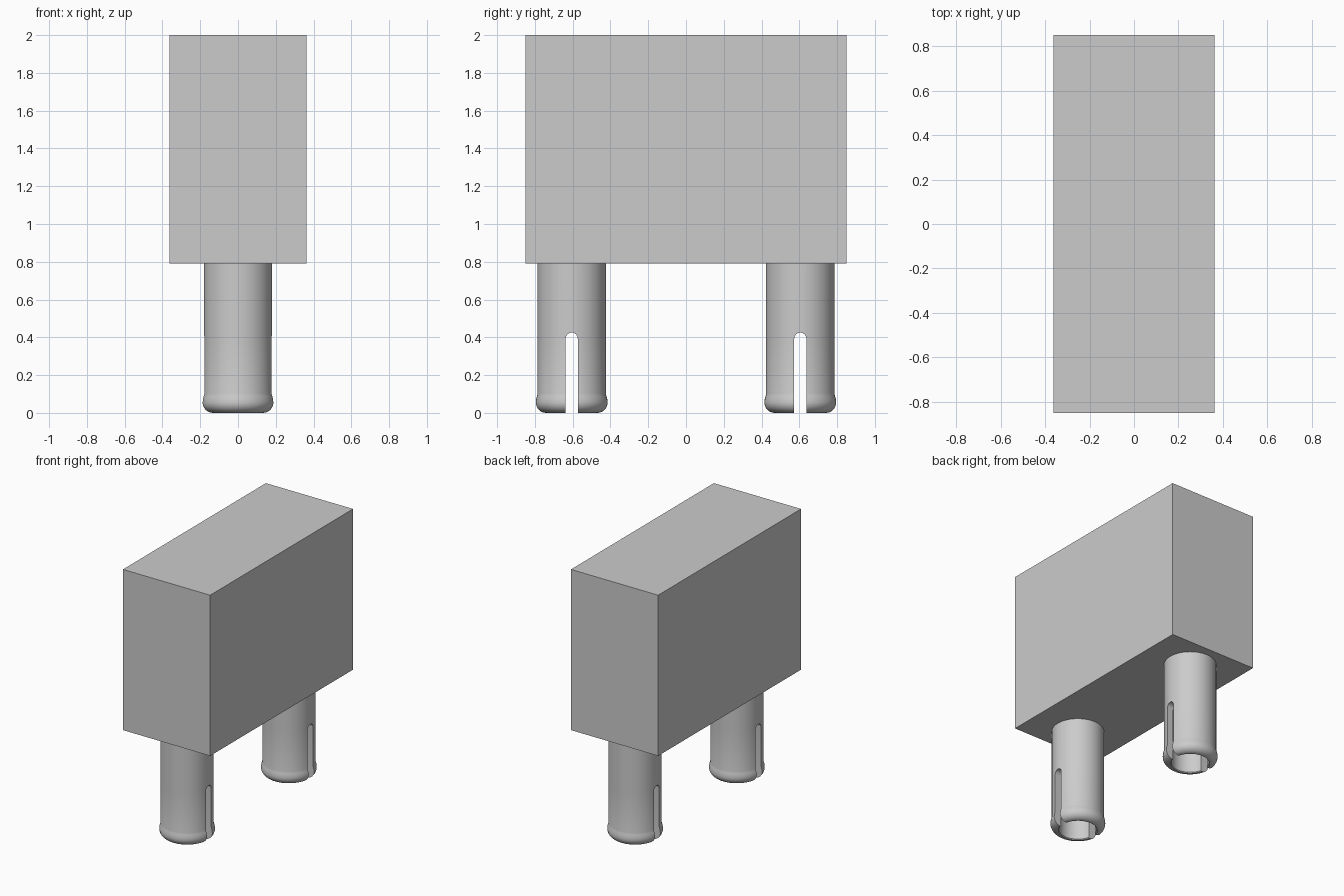
import bpy, bmesh, math

cube = bpy.data.objects.get("Cube")
if cube:
    bpy.data.objects.remove(cube, do_unlink=True)

grey = bpy.data.materials.new("light_grey")
grey.use_nodes = True
colour = (0.6, 0.6, 0.6, 1)
grey.diffuse_color = colour
grey.node_tree.nodes["Principled BSDF"].inputs["Base Color"].default_value = colour

HALF_X, HALF_Y, BASE, TOP = 0.363, 0.85, 0.79, 2.0
PIN_Y, PIN_R, LIP_R, BORE_R, ROUND = 0.605, 0.181, 0.19, 0.13, 0.055
SLOT_R, SLOT_TOP = 0.032, 0.425
SLOT_CENTRE = SLOT_TOP - SLOT_R


def add_object(name, bm):
    bmesh.ops.recalc_face_normals(bm, faces=bm.faces[:])
    mesh = bpy.data.meshes.new(name)
    bm.to_mesh(mesh)
    bm.free()
    mesh.materials.append(grey)
    obj = bpy.data.objects.new(name, mesh)
    bpy.context.collection.objects.link(obj)
    return obj


def wall_profile():
    # Section of the pin wall: down the bore, round the lip, up the shank
    pts = [(BORE_R, BASE), (BORE_R, SLOT_CENTRE), (BORE_R, 0.006), (BORE_R + 0.005, 0)]
    for i in range(9):
        a = -math.pi / 2 + i * math.pi / 16
        pts.append((LIP_R - ROUND + ROUND * math.cos(a), ROUND + ROUND * math.sin(a)))
    pts += [(LIP_R - 0.002, 0.075), (PIN_R + 0.002, 0.092), (PIN_R, 0.1),
            (PIN_R, SLOT_CENTRE), (PIN_R, BASE)]
    return pts


def bridge(bm, columns):
    for a, b in zip(columns, columns[1:]):
        for i in range(len(a) - 1):
            bm.faces.new((a[i], a[i + 1], b[i + 1], b[i]))


def make_pin(name, y):
    bm = bmesh.new()
    steps = 32
    for side in (1, -1):
        # Half wall between the slots, with flat slot sides
        columns = []
        for k in range(steps + 1):
            column = []
            for r, z in wall_profile():
                start = math.asin(SLOT_R / r)
                t = start + (math.pi - 2 * start) * k / steps
                column.append(bm.verts.new((r * math.cos(t), side * r * math.sin(t), z)))
            columns.append(column)
        bridge(bm, columns)
        for end in (columns[0], columns[-1]):
            bm.faces.new(end[1:-1])

        # Wall above the rounded slot top
        columns = []
        for k in range(13):
            t = math.pi * k / 12
            v, z = SLOT_R * math.cos(t), SLOT_CENTRE + SLOT_R * math.sin(t)
            columns.append([bm.verts.new((side * math.sqrt(r * r - v * v), v, h))
                            for r, h in ((BORE_R, BASE), (BORE_R, z), (PIN_R, z), (PIN_R, BASE))])
        bridge(bm, columns)
    bmesh.ops.remove_doubles(bm, verts=bm.verts[:], dist=0.0001)
    pin = add_object(name, bm)
    pin.location.y = y
    bpy.ops.object.select_all(action='DESELECT')
    pin.select_set(True)
    bpy.context.view_layer.objects.active = pin
    bpy.ops.object.shade_smooth_by_angle(angle=math.radians(35))


# Rectangular body
bm = bmesh.new()
bmesh.ops.create_cube(bm, size=1)
bmesh.ops.scale(bm, vec=(HALF_X * 2, HALF_Y * 2, TOP - BASE), verts=bm.verts[:])
bmesh.ops.translate(bm, vec=(0, 0, (TOP + BASE) / 2), verts=bm.verts[:])
add_object("body", bm)

# Two slotted hollow pins
make_pin("front_pin", -PIN_Y)
make_pin("back_pin", PIN_Y)
